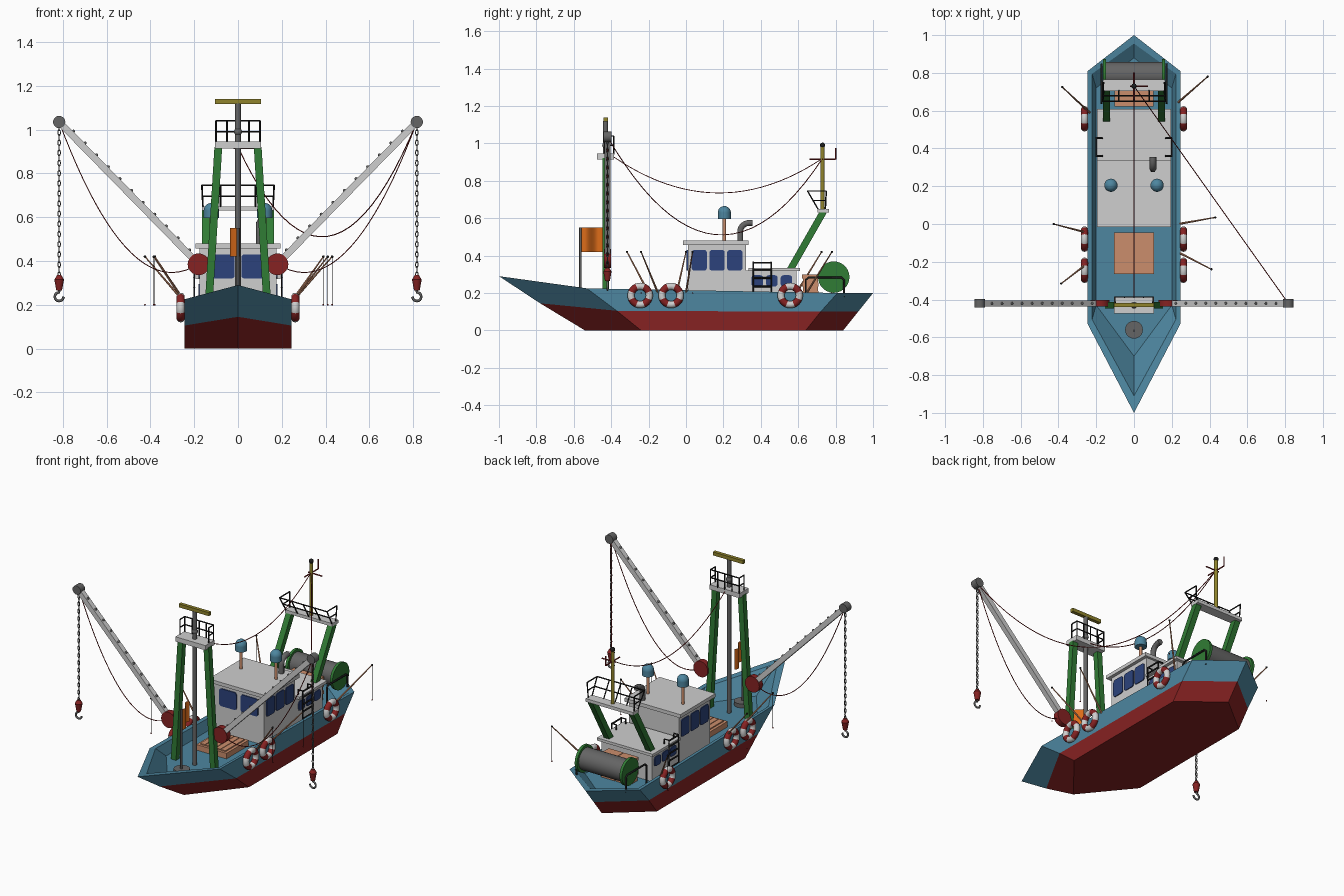
import bpy, bmesh
from math import sin, cos, pi, atan2
from mathutils import Vector, Matrix

cube = bpy.data.objects.get("Cube")
if cube:
    bpy.data.objects.remove(cube, do_unlink=True)


def colour(name, *rgb):
    m = bpy.data.materials.new(name)
    m.use_nodes = True
    m.diffuse_color = (*rgb, 1)
    m.node_tree.nodes["Principled BSDF"].inputs["Base Color"].default_value = (*rgb, 1)
    return m


BLUE = colour("hull blue", .075, .24, .35)
RED = colour("dark red", .24, .016, .016)
WHITE = colour("off white", .62, .62, .62)
GREEN = colour("green", .03, .2, .035)
GLASS = colour("window blue", .025, .055, .2)
ORANGE = colour("orange", .72, .15, .01)
WOOD = colour("wood", .6, .27, .15)
YELLOW = colour("mustard", .28, .23, .025)
GREY = colour("grey", .13, .13, .13)
BLACK = colour("black", .012, .012, .012)
SIDES = ((1, "left"), (-1, "right"))


def finish(name, bm, *mats, smooth=False):
    bmesh.ops.recalc_face_normals(bm, faces=bm.faces)
    for f in bm.faces:
        f.smooth = smooth
    for e in bm.edges:
        e.smooth = e.calc_face_angle(0) < .7
    me = bpy.data.meshes.new(name)
    bm.to_mesh(me)
    bm.free()
    for m in mats:
        me.materials.append(m)
    ob = bpy.data.objects.new(name, me)
    bpy.context.collection.objects.link(ob)
    return ob


def box(name, x, y, z, mat, round_axis=None):
    """Box between x, y and z ranges; edges along round_axis get rounded."""
    lo, hi = Vector((x[0], y[0], z[0])), Vector((x[1], y[1], z[1]))
    bm = bmesh.new()
    bmesh.ops.create_cube(bm, size=1, matrix=Matrix.Translation((lo + hi) / 2) @ Matrix.Diagonal((*(hi - lo), 1)))
    if round_axis is not None:
        edges = [e for e in bm.edges if abs((e.verts[0].co - e.verts[1].co).normalized()[round_axis]) > .9]
        bmesh.ops.bevel(bm, geom=edges, offset=.014, segments=3, profile=.5, affect='EDGES')
    return finish(name, bm, mat)


def rod(name, a, b, r, mat, r2=None, sides=20):
    a, b = Vector(a), Vector(b)
    d = b - a
    turn = d.to_track_quat('Z', 'Y').to_matrix().to_4x4()
    if sides == 4:
        turn = turn @ Matrix.Rotation(pi / 4, 4, 'Z')
    bm = bmesh.new()
    bmesh.ops.create_cone(bm, cap_ends=True, segments=sides, radius1=r, radius2=r if r2 is None else r2,
                          depth=d.length, matrix=Matrix.Translation((a + b) / 2) @ turn)
    return finish(name, bm, mat, smooth=sides > 8)


def ball(name, at, r, mat, stretch=1):
    bm = bmesh.new()
    bmesh.ops.create_uvsphere(bm, u_segments=20, v_segments=12, radius=r,
                              matrix=Matrix.Translation(at) @ Matrix.Diagonal((1, 1, stretch, 1)))
    return finish(name, bm, mat, smooth=True)


def tube(name, paths, r, mat, closed=False):
    cu = bpy.data.curves.new(name, 'CURVE')
    cu.dimensions = '3D'
    cu.bevel_depth, cu.bevel_resolution, cu.use_fill_caps = r, 1, True
    for path in paths:
        sp = cu.splines.new('POLY')
        sp.points.add(len(path) - 1)
        for p, co in zip(sp.points, path):
            p.co = (*co, 1)
        sp.use_cyclic_u = closed
    cu.materials.append(mat)
    tmp = bpy.data.objects.new("tmp", cu)
    bpy.context.collection.objects.link(tmp)
    me = bpy.data.meshes.new_from_object(tmp.evaluated_get(bpy.context.evaluated_depsgraph_get()))
    bpy.data.objects.remove(tmp)
    bpy.context.collection.objects.link(bpy.data.objects.new(name, me))


def sag(a, b, drop, n=24):
    a, b = Vector(a), Vector(b)
    return [a.lerp(b, i / n) - Vector((0, 0, 4 * drop * (i / n) * (1 - i / n))) for i in range(n + 1)]


# Hull: stacked six-sided rings (half width, bow y/z, shoulder y/z, quarter y, stern y, stern z)
rings = [(.245, -.54, 0, -.24, 0, .64, .84, 0),
         (.245, -.78, .145, -.37, .105, .72, .92, .1),
         (.245, -1, .29, -.53, .225, .81, 1, .2),
         (.222, -.91, .277, -.505, .22, .795, .955, .198),
         (.2, -.7, .15, -.43, .15, .72, .88, .15)]
bm = bmesh.new()
loops = []
for w, by, bz, sy, sz, qy, ty, tz in rings:
    pts = [(0, by, bz), (w, sy, sz), (w, qy, tz), (0, ty, tz), (-w, qy, tz), (-w, sy, sz)]
    loops.append([bm.verts.new(p) for p in pts])
bm.faces.new(loops[0])
bm.faces.new(loops[-1]).material_index = 1
for k in range(4):
    for i in range(6):
        j = (i + 1) % 6
        bm.faces.new((loops[k][i], loops[k][j], loops[k + 1][j], loops[k + 1][i])).material_index = min(k, 1)
finish("hull", bm, RED, BLUE)

# Cabins with overhanging roofs
box("wheelhouse", (-.175, .175), (.01, .32), (.15, .46), WHITE)
box("wheelhouse_roof", (-.195, .195), (-.015, .335), (.458, .48), WHITE)
box("rear_cabin", (-.175, .175), (.32, .59), (.15, .32), WHITE)
box("rear_cabin_roof", (-.195, .195), (.335, .61), (.318, .335), WHITE)
for s, side in SIDES:
    wall = sorted((s * .174, s * .18))
    for i in range(3):
        y = .03 + i * .095
        box(f"{side}_window_{i}", wall, (y, y + .082), (.32, .43), GLASS, 0)
        y = .35 + i * .078
        box(f"{side}_rear_window_{i}", wall, (y, y + .062), (.235, .295), GLASS, 0)
    box(f"{side}_front_window", sorted((s * .015, s * .135)), (.004, .012), (.32, .43), GLASS, 1)
    # Side ladder up to the rear roof
    rails = [[(s * .2, y, .15), (s * .2, y, .365), (s * .168, y, .365), (s * .168, y, .335)] for y in (.36, .455)]
    rungs = [[(s * .2, .36, z), (s * .2, .455, z)] for z in (.19, .235, .28, .325, .362)]
    tube(f"{side}_ladder", rails + rungs, .005, BLACK)
    # Radar domes
    rod(f"{side}_dome_pole", (s * .122, .205, .47), (s * .122, .205, .61), .009, WOOD)
    rod(f"{side}_dome_base", (s * .122, .205, .597), (s * .122, .205, .63), .035, BLUE)
    ball(f"{side}_dome", (s * .122, .205, .63), .035, BLUE)
bend = [(.1, .34 - .05 * cos(a), .53 + .045 * sin(a)) for a in [i * pi / 12 for i in range(7)]]
tube("exhaust_pipe", [[(.1, .29, .47)] + bend + [(.1, .355, .575)]], .018, GREY)

# Deck hatch with planks
box("hatch_frame", (-.105, .105), (-.265, -.045), (.15, .185), WOOD)
for i in range(5):
    x = -.088 + i * .036
    box(f"hatch_plank_{i}", (x, x + .032), (-.25, -.06), (.18, .192), WOOD)

# Front gantry, mast and lookout platform
box("front_platform", (-.105, .105), (-.475, -.385), (.915, .945), WHITE)
rod("front_mast", (0, -.43, .15), (0, -.43, 1.12), .013, GREY)
ball("mast_lamp", (0, -.43, .99), .018, GREY)
box("mast_crossbar", (-.105, .105), (-.44, -.418), (1.117, 1.139), YELLOW)
rail = [(-.1, -.435), (-.1, -.387), (.1, -.387), (.1, -.435)]
posts = rail + [(x, -.387) for x in (-.05, 0, .05)]
tube("front_platform_rail", [[(x, y, z) for x, y in rail] for z in (.99, 1.04)]
     + [[(x, y, .94), (x, y, 1.04)] for x, y in posts], .004, BLACK)

# Loading booms with chain, block and hook
for s, side in SIDES:
    rod(f"{side}_front_leg", (s * .137, -.43, .15), (s * .09, -.43, .92), .025, GREEN, sides=4)
    foot, tip = Vector((s * .18, -.42, .385)), Vector((s * .817, -.42, 1.035))
    rod(f"{side}_boom", foot, tip, .022, WHITE, sides=4)
    for i in range(1, 12):
        p = foot.lerp(tip, i / 12) + Vector((-s * .012, 0, .012))
        ball(f"{side}_boom_eyelet_{i}", p, .007, GREY)
    rod(f"{side}_boom_winch", foot - Vector((0, .018, 0)), foot + Vector((0, .018, 0)), .05, RED)
    rod(f"{side}_boom_pulley", tip - Vector((0, .022, 0)), tip + Vector((0, .022, 0)), .028, GREY)
    links = []
    for i in range(30):
        ring = [(cos(a) * .006, sin(a) * .015) for a in [k * pi / 4 for k in range(8)]]
        z = 1.01 - i * .0232
        links.append([(tip.x + u * (i % 2), -.42 + u * (1 - i % 2), z + v) for u, v in ring])
    tube(f"{side}_chain", links, .0025, GREY, closed=True)
    rod(f"{side}_block", (tip.x, -.42, .265), (tip.x, -.42, .315), .013, RED, .022)
    rod(f"{side}_block_cap", (tip.x, -.42, .315), (tip.x, -.42, .335), .022, RED, .01)
    arc = [(tip.x + s * .02 * sin(a), -.42, .237 + .02 * cos(a)) for a in [i * pi / 8 for i in range(13)]]
    tube(f"{side}_hook", [[(tip.x, -.42, .275)] + arc], .006, GREY)
    tube(f"{side}_boom_cable", [sag(tip, (s * .16, -.42, .4), .28)], .0025, RED)
tube("stay_cables", [sag((0, -.39, .93), (0, .73, .92), .19),
                     sag((0, .73, .92), (.817, -.42, 1.035), .465)], .0025, RED)

# Flag on the bow
rod("flag_base", (0, -.56, .15), (0, -.56, .175), .047, GREY)
rod("flag_pole", (0, -.565, .15), (0, -.565, .55), .006, GREY)
bm = bmesh.new()
bmesh.ops.create_grid(bm, x_segments=14, y_segments=2, size=.5)
for v in bm.verts:
    t = v.co.x + .5
    v.co = (-.22 * .12 * t + .016 * sin(t * 2 * pi), -.565 + .12 * t, .485 + .13 * v.co.y)
finish("flag", bm, ORANGE, smooth=True)

# Stern gantry with railed platform and signal mast
box("rear_platform", (-.165, .165), (.703, .765), (.63, .65), WHITE)
foot = [(-.16, .745), (-.16, .708), (.16, .708), (.16, .745)]
head = [(-.165, .75), (-.165, .65), (.165, .65), (.165, .75)]
cols = list(zip(foot, head)) + [((x, .708), (x, .65)) for x in (-.08, 0, .08)]
tube("rear_platform_rail", [[(*p, .745) for p in head],
                            [((a[0] + b[0]) / 2, (a[1] + b[1]) / 2, .695) for a, b in zip(foot, head)]]
     + [[(*a, .645), (*b, .745)] for a, b in cols], .004, BLACK)
rod("rear_mast", (0, .73, .64), (0, .73, .98), .011, YELLOW)
ball("rear_mast_lamp", (0, .73, .99), .014, BLACK)
tube("rear_mast_aerials", [[(-.02, .73, .915), (.075, .73, .915)], [(0, .66, .915), (0, .8, .915)],
                           [(0, .8, .915), (0, .8, .975)]], .004, RED)

# Net reel, its frames and the crates
rod("reel_drum", (-.15, .79, .285), (.15, .79, .285), .068, GREY, sides=28)
for s, side in SIDES:
    rod(f"{side}_rear_leg", (s * .145, .555, .32), (s * .145, .735, .635), .026, GREEN, sides=4)
    rod(f"{side}_reel_disc", (s * .148, .79, .285), (s * .165, .79, .285), .084, GREEN, sides=28)
    tube(f"{side}_reel_frame", [[(s * .172, .64, .15), (s * .172, .64, .27), (s * .172, .655, .283),
                                 (s * .172, .83, .283), (s * .172, .845, .27), (s * .172, .845, .18)]], .006, BLACK)
    box(f"{side}_crate", sorted((s * .004, s * .1)), (.625, .705), (.15, .285), WOOD)
    for z in (.19, .235, .278):
        box(f"{side}_crate_slat", sorted((s * .002, s * .104)), (.621, .709), (z, z + .02), WOOD)

# Lifebuoys with alternating bands
for s, side in SIDES:
    for n, y in enumerate((-.245, -.08, .557)):
        bpy.ops.mesh.primitive_torus_add(major_segments=32, minor_segments=10, major_radius=.049, minor_radius=.019,
                                         location=(s * .262, y, .187), rotation=(0, pi / 2, 0))
        ob = bpy.context.object
        ob.name = f"{side}_lifebuoy_{n}"
        ob.data.materials.append(WHITE)
        ob.data.materials.append(RED)
        for f in ob.data.polygons:
            f.use_smooth = True
            a = (atan2(f.center.y, f.center.x) + pi / 8) % (pi / 2)
            f.material_index = int(pi / 8 < a - pi / 8 < 3 * pi / 8 or pi / 4 < a)

# Fishing rods leaning over the rails, with lines and floats
rods = [(.235, .645, .39, .78), (.235, 0, .43, .035), (.235, -.15, .41, -.24),
        (-.235, .59, -.38, .725), (-.235, -.05, -.425, 0), (-.235, -.2, -.385, -.315)]
for n, (x, y, tx, ty) in enumerate(rods):
    rod(f"fishing_rod_{n}", (x, y, .2), (tx, ty, .42), .006, WOOD, .003, sides=8)
    ball(f"rod_tip_{n}", (tx, ty, .42), .006, BLACK)
    tube(f"fishing_line_{n}", [[(tx, ty, .42), (tx, ty, .2)]], .0007, BLACK)
    ball(f"float_{n}", (tx, ty, .2), .004, RED)
